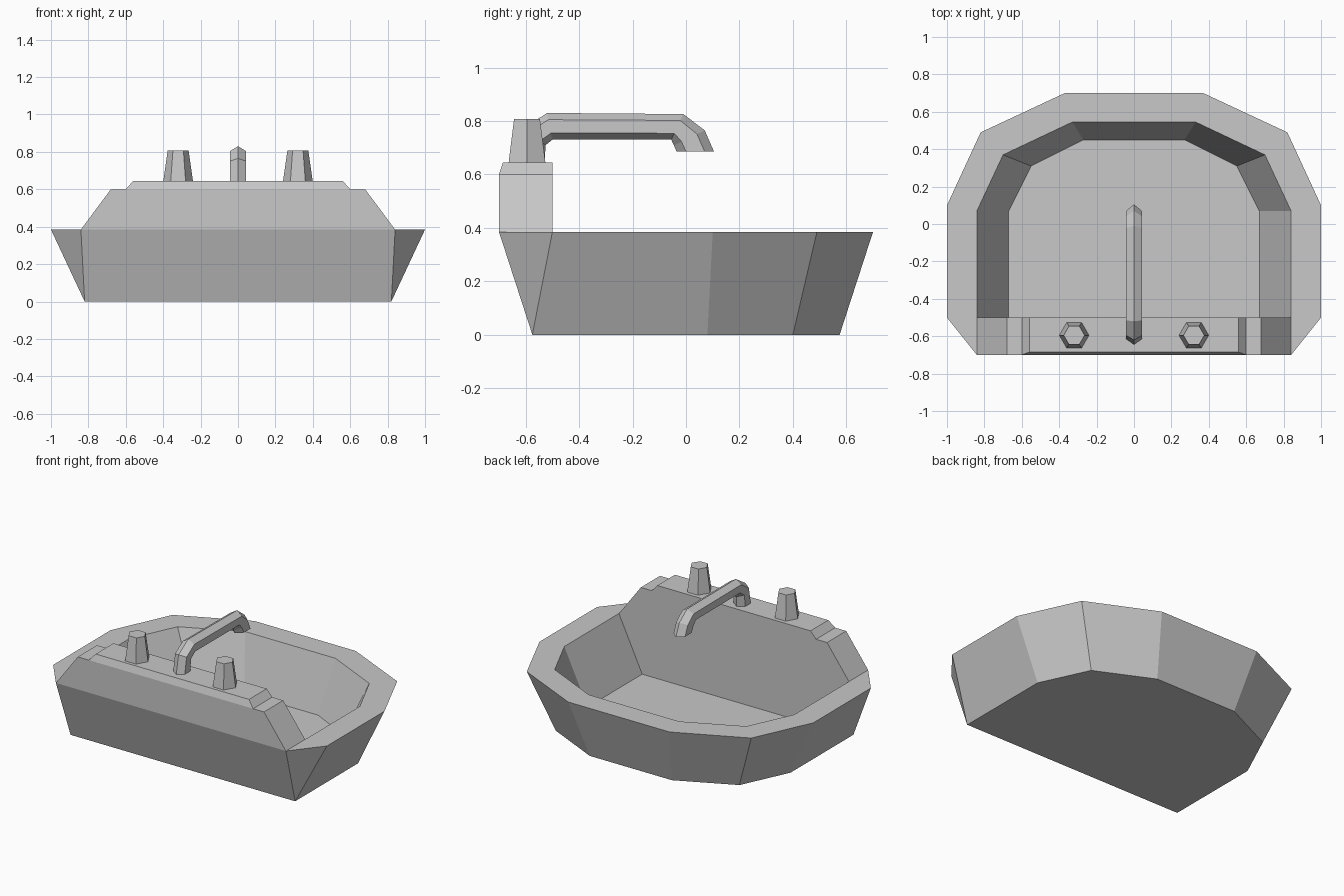
import bpy, bmesh, math
from mathutils import Vector

cube = bpy.data.objects.get("Cube")
if cube:
    bpy.data.objects.remove(cube)

# One plain grey for the whole sink
grey = bpy.data.materials.new("ceramic_grey")
grey.use_nodes = True
colour = (0.58, 0.58, 0.58, 1)
grey.diffuse_color = colour
grey.node_tree.nodes["Principled BSDF"].inputs["Base Color"].default_value = colour


def build(name, faces):
    """Make a closed flat-shaded object from faces given as point lists."""
    bm, known = bmesh.new(), {}
    for points in faces:
        corners = []
        for p in points:
            key = tuple(round(c, 4) for c in p)
            if key not in known:
                known[key] = bm.verts.new(key)
            if known[key] not in corners:
                corners.append(known[key])
        if len(corners) > 2:
            bm.faces.new(corners)
    bmesh.ops.recalc_face_normals(bm, faces=bm.faces)
    mesh = bpy.data.meshes.new(name)
    bm.to_mesh(mesh)
    bm.free()
    mesh.materials.append(grey)
    obj = bpy.data.objects.new(name, mesh)
    bpy.context.collection.objects.link(obj)
    return obj


def strip(a, b, closed=False):
    """Quads between two matching point rows."""
    n = len(a)
    return [[a[i], a[(i + 1) % n], b[(i + 1) % n], b[i]]
            for i in range(n if closed else n - 1)]


def loft(name, rings):
    """Capped skin over a series of rings."""
    faces = [rings[0], rings[-1]]
    for a, b in zip(rings, rings[1:]):
        faces += strip(a, b, True)
    return build(name, faces)


def mirrored(half):
    """Continue a half outline on the other side of x = 0."""
    return half + [(-x, y, z) for x, y, z in reversed(half)]


def level(points, z):
    return mirrored([(x, y, z) for x, y in points])


# Basin: foot, rim, opening and floor outlines, from front corner to back
RIM, FLOOR, LEDGE = 0.385, 0.03, 0.6
rim = level([(.84, -.7), (1, -.5), (1, .1), (.82, .49), (.37, .7)], RIM)
foot = level([(.82, -.575), (.82, -.575), (.82, .08), (.67, .4), (.3, .575)], 0)
opening = level([(.84, -.5), (.84, -.5), (.84, .07), (.7, .37), (.33, .545)], RIM)
floor = level([(.67, -.5), (.67, -.5), (.67, .07), (.55, .31), (.27, .45)], FLOOR)

# Tap ledge: stepped profile with a slim bevel along the front
steps = [(.84, RIM), (.68, LEDGE), (.6, LEDGE), (.56, .645)]
front = mirrored([(x, -.685 if z > LEDGE else -.7, z) for x, z in steps])
back = mirrored([(x, -.5, z) for x, z in steps])

body = strip(foot, rim) + strip(rim, opening) + strip(opening, floor)
body += [foot, floor, [foot[0], foot[-1], rim[-1], rim[0]]]
body += strip(front, back)
body += [front[:3] + front[5:], front[2:6], [floor[0]] + back + [floor[-1]]]
build("sink_body", body)

# Tap handles: tapered hexagonal knobs
for side, x in (("left", .32), ("right", -.32)):
    rings = [[(x + r * math.cos(i * math.pi / 3), -.595 + r * math.sin(i * math.pi / 3), z)
              for i in range(6)] for r, z in ((.08, .64), (.056, .807))]
    loft(side + "_tap_handle", rings)

# Spout: hexagonal tube given by its outer and inner ridge in the y-z plane
path = [((-.645, .64), (-.53, .64)), ((-.62, .765), (-.525, .71)),
        ((-.52, .83), (-.5, .73)), ((-.01, .826), (-.055, .73)),
        ((.07, .765), (-.045, .708)), ((.105, .685), (-.035, .685))]
section = [(0, 0), (.042, .25), (.042, .75), (0, 1), (-.042, .75), (-.042, .25)]
rings = []
for outer, inner in path:
    ring = []
    for x, t in section:
        p = Vector(outer).lerp(Vector(inner), t)
        ring.append((x, p.x, p.y))
    rings.append(ring)
loft("spout", rings)
